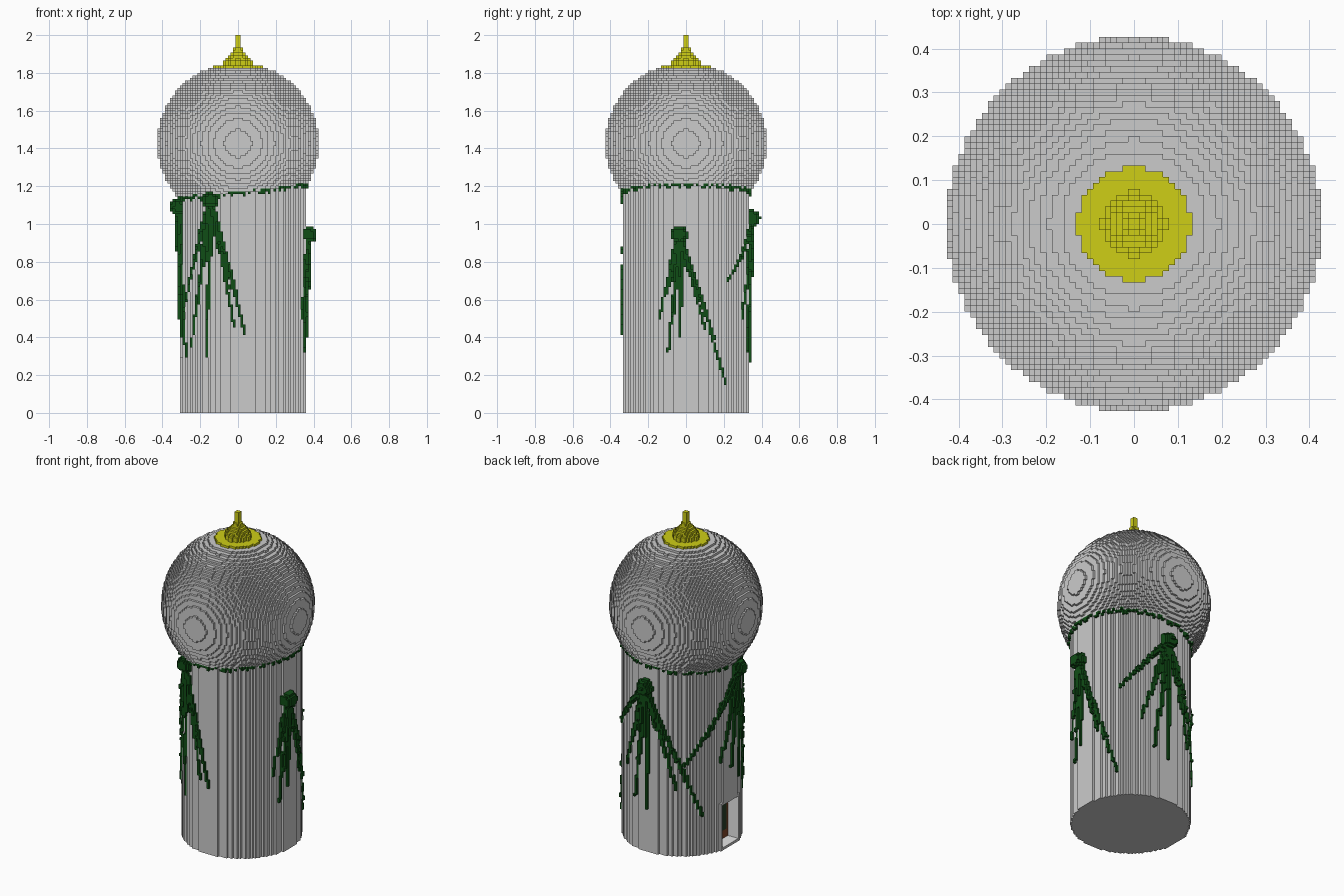
import bpy, math, random

if "Cube" in bpy.data.objects:
    bpy.data.objects.remove(bpy.data.objects["Cube"])
random.seed(4)
S = 1 / 75          # voxel size
CX = 2              # tower centre offset, in voxels


def mat(name, r, g, b):
    m = bpy.data.materials.new(name)
    m.diffuse_color = (r, g, b, 1)
    m.use_nodes = True
    m.node_tree.nodes["Principled BSDF"].inputs["Base Color"].default_value = m.diffuse_color
    return m


GREY = mat("stone grey", .6, .6, .6)
GOLD = mat("gold yellow", .62, .62, .008)
GREEN = mat("vine green", .005, .075, .008)
BROWN = mat("door brown", .22, .06, .02)
DARK = mat("window dark", .02, .05, .02)
WHITE = mat("doorway white", .8, .8, .8)

DIRS = [((1, 0, 0), [(1, 0, 0), (1, 1, 0), (1, 1, 1), (1, 0, 1)]),
        ((-1, 0, 0), [(0, 0, 0), (0, 0, 1), (0, 1, 1), (0, 1, 0)]),
        ((0, 1, 0), [(0, 1, 0), (0, 1, 1), (1, 1, 1), (1, 1, 0)]),
        ((0, -1, 0), [(0, 0, 0), (1, 0, 0), (1, 0, 1), (0, 0, 1)]),
        ((0, 0, 1), [(0, 0, 1), (1, 0, 1), (1, 1, 1), (0, 1, 1)]),
        ((0, 0, -1), [(0, 0, 0), (0, 1, 0), (1, 1, 0), (1, 0, 0)])]


def voxels(name, cells, mats, rule=None, levels=None):
    """Outer skin of a set of cells; levels gives uneven layer heights."""
    index, verts, faces, ids = {}, [], [], []
    for c in cells:
        for d, corners in DIRS:
            if (c[0] + d[0], c[1] + d[1], c[2] + d[2]) in cells:
                continue
            f = []
            for o in corners:
                p = (c[0] + o[0], c[1] + o[1], c[2] + o[2])
                if p not in index:
                    index[p] = len(verts)
                    z = levels[p[2]] if levels else p[2]
                    verts.append((p[0] * S, p[1] * S, z * S))
                f.append(index[p])
            faces.append(f)
            ids.append(rule(c) if rule else 0)
    me = bpy.data.meshes.new(name)
    me.from_pydata(verts, [], faces)
    for m in mats:
        me.materials.append(m)
    me.polygons.foreach_set("material_index", ids)
    ob = bpy.data.objects.new(name, me)
    bpy.context.collection.objects.link(ob)


def ball(cx, cy, cz, r):
    n = math.ceil(r) + 1
    bx, by, bz = math.floor(cx), math.floor(cy), math.floor(cz)
    return {(i, j, k) for i in range(bx - n, bx + n) for j in range(by - n, by + n)
            for k in range(bz - n, bz + n)
            if (i + .5 - cx) ** 2 + (j + .5 - cy) ** 2 + (k + .5 - cz) ** 2 <= r * r}


def disc(cx, r):
    n = math.ceil(r) + 1
    return {(i, j) for i in range(cx - n, cx + n) for j in range(-n, n)
            if (i + .5 - cx) ** 2 + (j + .5) ** 2 <= r * r}


# round dome with gold cap
voxels("dome", {c for c in ball(0, 0, 107, 32) if c[2] > 82}, [GREY, GOLD],
       lambda c: 1 if c[2] >= 137 else 0)

# stepped gold finial and spire
radii = [5.7, 4.6, 4.2, 3.2, 2.3, 1.6, 1, 1, 1, 1, 1]
voxels("finial", {(i, j, 139 + n) for n, r in enumerate(radii) for i, j in disc(0, r)}, [GOLD])

# tower shaft with a doorway recess on the left side
plan = disc(CX, 25)
front = CX - 25
frame = {(i, j) for i in range(front, front + 9) for j in range(-7, 7)}
recess = {(i, j) for i in range(front, front + 6) for j in range(-6, 6)}
tower = {(i, j, 0) for i, j in plan | frame}
tower |= {(i, j, 1) for i, j in (plan | frame) - recess}
tower |= {(i, j, 2) for i, j in plan | frame if (i, j) in plan}
tower |= {(i, j, 2) for i, j in frame}
tower |= {(i, j, 3) for i, j in plan}
voxels("tower", tower, [GREY], levels=[0, 1, 21, 22, 90])


def box(name, x0, x1, y0, y1, z0, z1, m):
    me = bpy.data.meshes.new(name)
    c = [(x, y, z) for z in (z0, z1) for y in (y0, y1) for x in (x0, x1)]
    me.from_pydata([tuple(a * S for a in p) for p in c], [],
                   [(0, 2, 3, 1), (4, 5, 7, 6), (0, 1, 5, 4), (2, 6, 7, 3), (0, 4, 6, 2), (1, 3, 7, 5)])
    me.materials.append(m)
    bpy.context.collection.objects.link(bpy.data.objects.new(name, me))


# door, windows and white doorway lining
back = front + 6
box("door", back - .6, back, -6, 6, 1, 21, BROWN)
for side in (-1, 1):
    box("door_window", back - .8, back - .5, side * 3 - 1.5, side * 3 + 1.5, 5, 18, DARK)
    box("doorway_side", front + .05, back, side * 6 - .2, side * 6 + .2, 1, 21, WHITE)
box("doorway_floor", front + .05, back, -6, 6, .9, 1.2, WHITE)


# climbing vines: a clump with strands fanning down the wall
def on_wall(deg, r):
    a = math.radians(deg)
    return CX + r * math.cos(a), r * math.sin(a)


def vine(deg, z, ends):
    x, y = on_wall(deg, 26)
    cells = ball(x, y, z / S, 3.6)
    for end, ze in ends:
        for n in range(301):
            t = n / 300
            a, k = deg + (end - deg) * t, math.floor((z + (ze - z) * t) / S)
            spots = [(a, 25.5)]
            if t < .7:
                spots += [(a + 1.6, 25.6)]
            if t < .4:
                spots += [(a, 26.4), (a - 1.6, 25.6)]
            for b, r in spots:
                x, y = on_wall(b, r)
                cells.add((math.floor(x), math.floor(y), k))
    return {c for c in cells if (c[0], c[1]) not in plan}


vines = {
    "front_vine": (240, 1.13, [(217, .35), (208, .6), (234, .3), (262, .46), (272, .42)]),
    "right_vine": (-6, .945, [(-25, .5), (-5, .4), (17, .45), (38, .15), (-16, .33)]),
    "back_vine": (88, 1.03, [(145, .25), (90, .27), (120, .42), (74, .33), (60, .5), (40, .7)]),
    "left_vine": (190, 1.09, [(126, .56), (165, .55), (180, .5), (195, .4), (207, .3)]),
}
for name, args in vines.items():
    voxels(name, vine(*args), [GREEN])

# ragged vine ring where the dome meets the tower
ring = set()
for n in range(720):
    x, y = on_wall(n / 2, 25.6)
    i, j = math.floor(x), math.floor(y)
    k = math.floor(107 - math.sqrt(1024 - x * x - y * y))
    if (i, j) not in plan and random.random() < .5:
        ring.add((i, j, k))
        if random.random() < .2:
            ring.add((i, j, k - 1))
voxels("vine_ring", ring, [GREEN])
